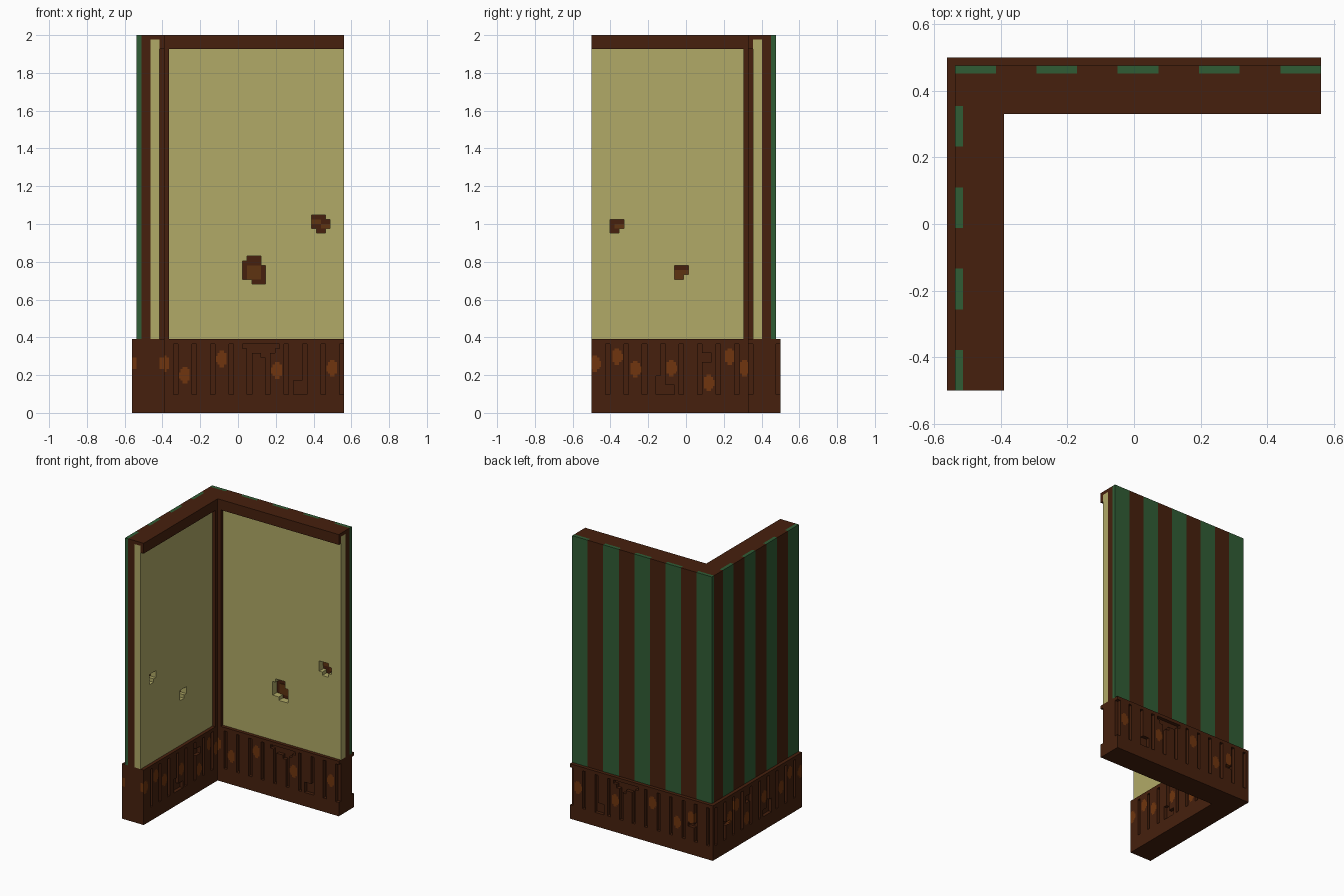
import bpy, bmesh

old = bpy.data.objects.get("Cube")
if old:
    bpy.data.objects.remove(old, do_unlink=True)

V = 2 / 82                  # size of one block
LENGTH = {"back": 46, "left": 41}
X0, Y0 = -23 * V, 20.5 * V  # outer corner of the L


def srgb(r, g, b):
    lin = [c / 12.92 if c <= 0.04045 else ((c + 0.055) / 1.055) ** 2.4
           for c in (r / 255, g / 255, b / 255)]
    return (*lin, 1.0)


def material(name, rgb):
    m = bpy.data.materials.new(name)
    m.use_nodes = True
    m.diffuse_color = rgb
    bsdf = m.node_tree.nodes["Principled BSDF"]
    bsdf.inputs["Base Color"].default_value = rgb
    bsdf.inputs["Roughness"].default_value = 0.9
    return m


WOOD = material("dark wood", srgb(70, 32, 13))
RUST = material("rusty wood", srgb(112, 53, 14))
LATH = material("bare lath", srgb(95, 52, 17))
PLASTER = material("plaster", srgb(177, 170, 103))
GREEN = material("green paint", srgb(48, 92, 53))


def place(arm, u, d, z):
    """Blocks along the arm from the corner, inward depth, height -> position."""
    if arm == "back":
        return (X0 + u * V, Y0 - d * V, z * V)
    return (X0 + d * V, Y0 - u * V, z * V)


def inside(rects, u, z):
    return any(a < u < b and c < z < e for a, b, c, e in rects)


def slab(name, arm, u, d, z, mats, holes=(), paint=()):
    """Slab of an arm with rectangular openings and painted rectangles (u0, u1, z0, z1)."""
    rects = list(holes) + list(paint)
    us = sorted({*u} | {k for r in rects for k in r[:2] if u[0] < k < u[1]})
    zs = sorted({*z} | {k for r in rects for k in r[2:] if z[0] < k < z[1]})

    def solid(i, j):
        if not (0 <= i < len(us) - 1 and 0 <= j < len(zs) - 1):
            return False
        return not inside(holes, (us[i] + us[i + 1]) / 2, (zs[j] + zs[j + 1]) / 2)

    bm = bmesh.new()
    verts = {}

    def vert(*p):
        if p not in verts:
            verts[p] = bm.verts.new(place(arm, *p))
        return verts[p]

    d0, d1 = d
    for i in range(len(us) - 1):
        for j in range(len(zs) - 1):
            if not solid(i, j):
                continue
            a, b, c, e = us[i], us[i + 1], zs[j], zs[j + 1]
            quads = [[(a, d0, c), (b, d0, c), (b, d0, e), (a, d0, e)],
                     [(a, d1, c), (a, d1, e), (b, d1, e), (b, d1, c)]]
            if not solid(i - 1, j):
                quads.append([(a, d0, c), (a, d0, e), (a, d1, e), (a, d1, c)])
            if not solid(i + 1, j):
                quads.append([(b, d0, c), (b, d1, c), (b, d1, e), (b, d0, e)])
            if not solid(i, j - 1):
                quads.append([(a, d0, c), (a, d1, c), (b, d1, c), (b, d0, c)])
            if not solid(i, j + 1):
                quads.append([(a, d0, e), (b, d0, e), (b, d1, e), (a, d1, e)])
            index = int(inside(paint, (a + b) / 2, (c + e) / 2))
            for q in quads:
                if arm == "back":
                    q.reverse()
                bm.faces.new([vert(*p) for p in q]).material_index = index
    mesh = bpy.data.meshes.new(name)
    bm.to_mesh(mesh)
    bm.free()
    for m in mats:
        mesh.materials.append(m)
    obj = bpy.data.objects.new(name, mesh)
    bpy.context.collection.objects.link(obj)


def spots(centres):
    """Small ragged patches: a tall bar with a side notch each."""
    out = []
    for u, z in centres:
        out += [(u - 1, u + 1, z - 1, z + 1.5), (u - 0.5, u + 0.5, z - 1.6, z + 2),
                (u - 1.3, u, z - 0.5, z + 0.8)]
    return out


# broken places in the panelling, rust patches and holes in the plaster
DAMAGE = {"back": [(24, 32, 14, 15), (26, 31, 13, 14), (28, 30, 12, 13), (35, 38, 4, 7)],
          "left": [(23, 27, 4, 6), (26, 27, 6, 8), (15, 17, 11, 13)]}
RUST_AT = {"back": [(7, 10.5), (11.5, 8), (19.5, 11.5), (31.5, 9), (43.5, 9.5)],
           "left": [(40.3, 10.5), (35.5, 12), (31.5, 9.3), (23.7, 9.5), (15.6, 6.3), (11, 12), (7.8, 9.5)]}
PLASTER_HOLES = {"back": [(24, 28, 29, 33), (25, 28, 33, 34), (27, 29, 29, 32), (26, 29, 28, 29),
                          (39, 42, 41, 43), (39, 43, 40, 42), (40, 42, 39, 40)],
                 "left": [(34, 37, 40, 42), (35, 37, 39, 40), (20, 23, 30, 32), (21, 23, 29, 30)]}
LATHS = {"back": [(25, 28, 29, 32), (39, 41, 41, 42), (41, 43, 40, 41)],
         "left": [(34, 36, 40, 41), (20, 23, 29, 31)]}
STRIPE_START = {"back": 1, "left": 6}

for arm, end in LENGTH.items():
    def start(depth_back, depth_left):
        return depth_back if arm == "back" else depth_left

    grooves = [(g, g + 1, 4, 15) for g in range(1, end, 4)]
    rust = spots(RUST_AT[arm])

    # wainscot: core, outer panelling and inner panelling
    slab(arm + "_base_core", arm, (start(1, 6), end), (1, 6), (0, 16), [WOOD])
    slab(arm + "_base_outer_panelling", arm, (start(0, 1), end), (0, 1), (0, 16),
         [WOOD, RUST], grooves + DAMAGE[arm] + [(5, 8, 8, 9)], rust)
    slab(arm + "_base_inner_panelling", arm, (start(6, 7), end), (6, 7), (0, 16),
         [WOOD, RUST], [g for g in grooves if g[0] > 7] + DAMAGE[arm], rust)

    # striped outer siding
    stripes = [(s, s + 5, 16, 82) for s in range(STRIPE_START[arm], end, 10)]
    slab(arm + "_siding", arm, (start(1, 2), end), (1, 2), (16, 82), [WOOD, GREEN], (), stripes)

    # timber core and plaster with holes, bare laths showing behind
    slab(arm + "_wall_core", arm, (start(2, 4), end), (2, 4), (16, 81), [WOOD])
    slab(arm + "_plaster", arm, (start(4, 6), end), (4, 6), (16, 81), [PLASTER], PLASTER_HOLES[arm])
    for n, (a, b, c, e) in enumerate(LATHS[arm]):
        slab(f"{arm}_lath_{n + 1}", arm, (a, b), (4, 4.2), (c, e), [LATH])

    # top cap, inner rail and corner trim
    slab(arm + "_top_cap", arm, (start(2, 6), end), (2, 6), (81, 82), [WOOD])
    slab(arm + "_top_rail", arm, (start(6, 7), end), (6, 7), (79, 82), [WOOD])
    slab(arm + "_corner_trim", arm, (start(6, 7), 8), (6, 7), (16, 79), [WOOD])
